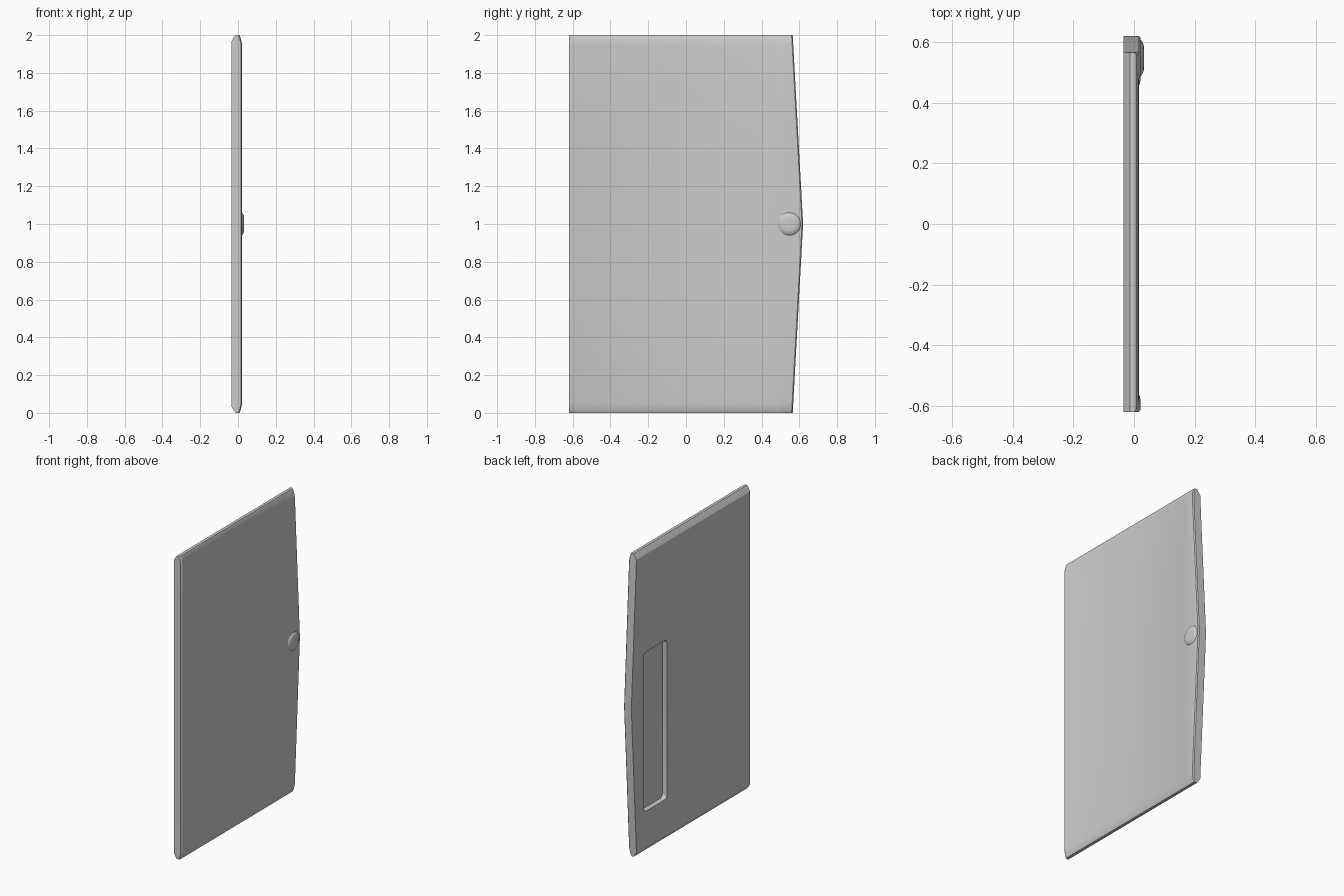
import bpy, bmesh, math
from mathutils import Matrix, Vector

old = bpy.data.objects.get("Cube")
if old:
    bpy.data.objects.remove(old, do_unlink=True)

grey = bpy.data.materials.new("plain grey")
grey.use_nodes = True
COLOUR = (0.6, 0.6, 0.6, 1)
grey.diffuse_color = COLOUR
grey.node_tree.nodes["Principled BSDF"].inputs["Base Color"].default_value = COLOUR


def make_object(name, bm):
    bmesh.ops.recalc_face_normals(bm, faces=bm.faces[:])
    mesh = bpy.data.meshes.new(name)
    bm.to_mesh(mesh)
    bm.free()
    mesh.materials.append(grey)
    obj = bpy.data.objects.new(name, mesh)
    bpy.context.collection.objects.link(obj)
    return obj


def select_only(obj):
    bpy.ops.object.select_all(action='DESELECT')
    obj.select_set(True)
    bpy.context.view_layer.objects.active = obj


def loft(bm, rings):
    rings = [[bm.verts.new(p) for p in ring] for ring in rings]
    for a, b in zip(rings, rings[1:]):
        for i in range(len(a)):
            j = (i + 1) % len(a)
            bm.faces.new((a[i], a[j], b[j], b[i]))
    bm.faces.new(rings[0])
    bm.faces.new(rings[-1])


# Panel: cross-sections stacked in z, with a raised rim at both long edges
def section(z, x_back, x_face, recess, rim):
    end = 0.62 - 0.055 * abs(z - 1)
    low, high = -0.615 + rim, 0.51 - rim
    return [(x_back, -0.62, z), (x_face - 0.006, -0.62, z), (x_face, -0.61, z),
            (x_face, low, z), (x_face - recess, low + 0.02, z),
            (x_face - recess, high - 0.02, z), (x_face, high, z),
            (x_face, end - 0.006, z), (x_face - 0.006, end, z), (x_back, end, z)]


half = [(0, -0.013, 0.007, 0.0, 0.005), (0.012, -0.022, 0.013, 0.001, 0.008),
        (0.035, -0.035, 0.019, 0.004, 0.012), (0.055, -0.035, 0.022, 0.006, 0.016),
        (0.5, -0.035, 0.022, 0.006, 0.033)]
stations = half + [(1, -0.035, 0.022, 0.006, 0.036)]
stations += [(2 - s[0], *s[1:]) for s in reversed(half)]
bm = bmesh.new()
loft(bm, [section(*s) for s in stations])
panel = make_object("panel", bm)

# Finger pocket cut into the back face
bm = bmesh.new()
bmesh.ops.create_cube(bm, size=1, matrix=Matrix.LocRotScale(
    Vector((-0.035, 0.37, 0.795)), None, Vector((0.066, 0.24, 1.05))))
upright = [e for e in bm.edges if abs(e.verts[0].co.x - e.verts[1].co.x) > 0.01]
bmesh.ops.bevel(bm, geom=upright, offset=0.025, segments=5, profile=0.5, affect='EDGES')
cutter = make_object("pocket_cutter", bm)
cutter.hide_render = True
cut = panel.modifiers.new("pocket", 'BOOLEAN')
cut.object = cutter
cut.solver = 'EXACT'
select_only(panel)
bpy.ops.object.modifier_apply(modifier=cut.name)
bpy.data.objects.remove(cutter, do_unlink=True)
bpy.ops.object.shade_smooth_by_angle(angle=math.radians(25))

# Low round knob by the pointed edge
bm = bmesh.new()
profile = [(0.015, 0.06), (0.022, 0.06), (0.026, 0.055), (0.031, 0.045),
           (0.033, 0.035), (0.033, 0.012)]
loft(bm, [[(x, 0.547 + r * math.cos(a), 1.0 + r * math.sin(a))
           for a in (math.tau * i / 32 for i in range(32))] for x, r in profile])
knob = make_object("knob", bm)
select_only(knob)
bpy.ops.object.shade_smooth_by_angle(angle=math.radians(35))
